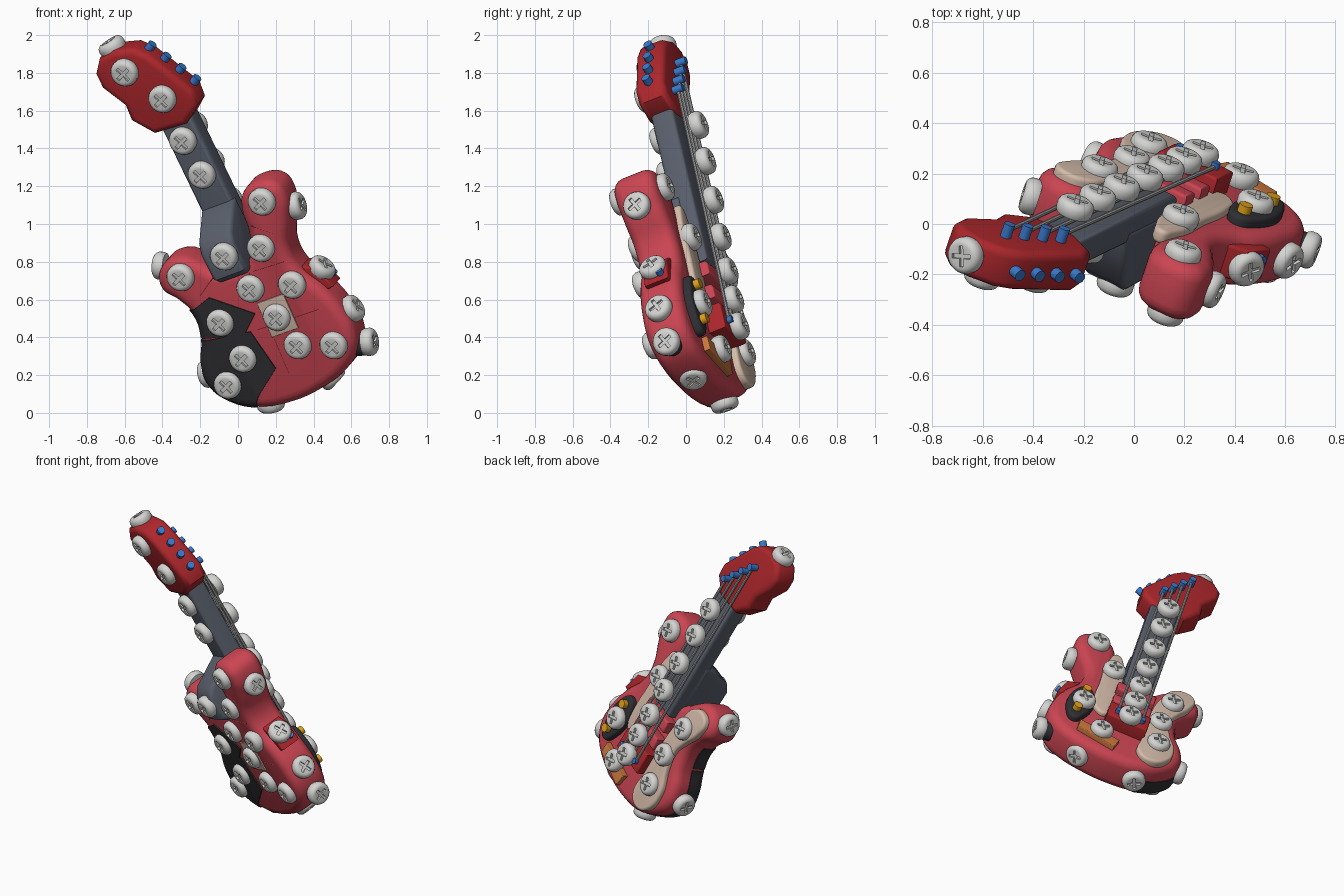
import bpy, bmesh, math
from mathutils import Vector, Matrix

if "Cube" in bpy.data.objects:
    bpy.data.objects.remove(bpy.data.objects["Cube"])

# Tilted instrument frame: u along the neck, v across, n towards the strings
N = Vector((0.30, 0.886, 0.353)).normalized()
U = Vector((-0.425, -0.207, 0.881))
U = (U - N * U.dot(N)).normalized()
V = N.cross(U)
FRAME = Matrix((U, V, N)).transposed().to_4x4()
SIDE = Matrix((U, N, -V)).transposed().to_4x4()


def mat(name, r, g, b):
    m = bpy.data.materials.new(name)
    m.diffuse_color = (r, g, b, 1)
    m.use_nodes = True
    m.node_tree.nodes["Principled BSDF"].inputs["Base Color"].default_value = m.diffuse_color
    return m


RED = mat("body red", 0.60, 0.06, 0.085)
DARK_RED = mat("dark red", 0.42, 0.02, 0.025)
GREY = mat("neck grey", 0.10, 0.115, 0.15)
BLACK = mat("black", 0.03, 0.03, 0.035)
WHITE = mat("screw white", 0.66, 0.66, 0.65)
STEEL = mat("string steel", 0.40, 0.40, 0.40)
BLUE = mat("peg blue", 0.04, 0.19, 0.60)
YELLOW = mat("knob yellow", 0.75, 0.36, 0.01)
ORANGE = mat("orange", 0.60, 0.19, 0.05)
BEIGE = mat("beige", 0.66, 0.50, 0.40)


def add(name, mesh, material, matrix):
    ob = bpy.data.objects.new(name, mesh)
    bpy.context.collection.objects.link(ob)
    ob.matrix_world = matrix
    if material and not mesh.materials:
        mesh.materials.append(material)
    return ob


def smooth(ob, angle=40):
    bpy.ops.object.select_all(action='DESELECT')
    ob.select_set(True)
    bpy.context.view_layer.objects.active = ob
    bpy.ops.object.shade_smooth_by_angle(angle=math.radians(angle))


# Flat outline, extruded between two depths, with rounded edges
def plate(name, pts, d0, d1, bevel, material, curved=False, frame=FRAME, grow=0.0):
    cu = bpy.data.curves.new(name, 'CURVE')
    cu.dimensions, cu.fill_mode = '2D', 'BOTH'
    cu.extrude = (d1 - d0) / 2 - bevel
    cu.bevel_depth, cu.bevel_resolution, cu.offset = bevel, 3, grow - bevel
    cu.resolution_u = 6 if curved else 1
    sp = cu.splines.new('BEZIER')
    sp.bezier_points.add(len(pts) - 1)
    for bp, p in zip(sp.bezier_points, pts):
        bp.co = (p[0], p[1], 0)
        bp.handle_left_type = bp.handle_right_type = 'AUTO' if curved else 'VECTOR'
    sp.use_cyclic_u = True
    tmp = bpy.data.objects.new(name, cu)
    bpy.context.collection.objects.link(tmp)
    bpy.context.view_layer.update()
    dg = bpy.context.evaluated_depsgraph_get()
    me = bpy.data.meshes.new_from_object(tmp.evaluated_get(dg))
    bpy.data.objects.remove(tmp)
    bm = bmesh.new()
    bm.from_mesh(me)
    bmesh.ops.remove_doubles(bm, verts=bm.verts, dist=0.0005)
    bmesh.ops.recalc_face_normals(bm, faces=bm.faces)
    bm.to_mesh(me)
    bm.free()
    me.materials.clear()
    ob = add(name, me, material, frame @ Matrix.Translation((0, 0, (d0 + d1) / 2)))
    smooth(ob)
    return ob


# Boolean, applied; the cutter is removed
def boolean(ob, cutter, op):
    mod = ob.modifiers.new("cut", 'BOOLEAN')
    mod.operation, mod.object, mod.solver = op, cutter, 'EXACT'
    bpy.context.view_layer.update()
    me = bpy.data.meshes.new_from_object(ob.evaluated_get(bpy.context.evaluated_depsgraph_get()))
    ob.modifiers.clear()
    ob.data = me
    bpy.data.objects.remove(cutter)


# Cylinder between two points of the instrument frame
def rod(name, a, b, r, material, seg=16):
    a, b = Vector(a), Vector(b)
    bm = bmesh.new()
    bmesh.ops.create_cone(bm, cap_ends=True, segments=seg, radius1=r, radius2=r, depth=(b - a).length)
    me = bpy.data.meshes.new(name)
    bm.to_mesh(me)
    bm.free()
    rot = (b - a).to_track_quat('Z', 'Y').to_matrix().to_4x4()
    smooth(add(name, me, material, FRAME @ Matrix.Translation((a + b) / 2) @ rot))


# Front-view grid point (x, z) at depth d -> (u, v)
def uv(x, z, d):
    p = Vector((x, (d - N.x * x - N.z * z) / N.y, z))
    return p.dot(U), p.dot(V)


# Master screw: lathed head with a cross slot
def make_screw():
    prof = [(0, .02), (.047, .024), (.058, .022), (.068, .014), (.0745, 0),
            (.0745, -.025), (.068, -.04), (0, -.045)]
    bm = bmesh.new()
    vs = [bm.verts.new((r, 0, z)) for r, z in prof]
    es = [bm.edges.new(e) for e in zip(vs, vs[1:])]
    bmesh.ops.spin(bm, geom=vs + es, axis=(0, 0, 1), cent=(0, 0, 0), angle=2 * math.pi, steps=28)
    bmesh.ops.remove_doubles(bm, verts=bm.verts, dist=0.0005)
    bmesh.ops.recalc_face_normals(bm, faces=bm.faces)
    me = bpy.data.meshes.new("screw")
    bm.to_mesh(me)
    bm.free()
    ob = add("screw_master", me, WHITE, Matrix())
    a, w = 0.042, 0.009
    cross = [(a, -w), (a, w), (w, w), (w, a), (-w, a), (-w, w),
             (-a, w), (-a, -w), (-w, -w), (-w, -a), (w, -a), (w, -w)]
    cut = plate("slot_cutter", cross, 0.010, 0.06, 0.0, WHITE, frame=Matrix())
    cut.hide_render = True
    boolean(ob, cut, 'DIFFERENCE')
    smooth(ob, 35)
    res = ob.data
    bpy.data.objects.remove(ob)
    return res


SCREW = make_screw()


def screw(name, u, v, d, normal):
    rot = Vector(normal).to_track_quat('Z', 'Y').to_matrix().to_4x4()
    add(name, SCREW, WHITE, FRAME @ Matrix.Translation((u, v, d)) @ rot @ Matrix.Rotation(0.4, 4, 'Z'))


# Body
OUTLINE = [(1.105, .60), (1.065, .705), (.97, .725), (.85, .68), (.70, .61), (.57, .62), (.44, .69),
           (.30, .735), (.14, .74), (.04, .685), (-.03, .58), (-.075, .41), (-.085, .23), (-.05, .05),
           (.05, -.10), (.16, -.16), (.28, -.145), (.41, -.08), (.54, -.06), (.64, -.10), (.745, -.165),
           (.85, -.11), (.865, .02), (.80, .10), (.73, .17), (.72, .36), (.84, .43), (1.0, .46), (1.075, .505)]
plate("body", OUTLINE, 0.13, 0.37, 0.06, RED, curved=True)

# Dark panels wrapping from the back around the rim
for name, pts in [
        ("upper_back_panel", [(-.155, .61), (.09, .525), (.035, .415), (-.175, .392), (-.4, .36), (-.4, .47), (-.235, .545)]),
        ("lower_back_panel", [(-.175, .38), (.065, .43), (.2, .235), (.11, .09), (.05, -.1), (-.4, -.1), (-.4, .345)])]:
    shell = plate(name, OUTLINE, 0.122, 0.37, 0.06, BLACK, curved=True, grow=0.006)
    cutter = plate("panel_cutter", [uv(x, z, .125) for x, z in pts], 0.0, 0.25, 0.0, BLACK)
    cutter.hide_render = True
    boolean(shell, cutter, 'INTERSECT')
    smooth(shell)

# Neck with its rounded heel
plate("neck", [(1.56, .17), (1.56, .36), (.62, .36), (.62, .17)], 0.31, 0.44, 0.025, GREY)
plate("neck_heel", [(1.03, .37), (1.03, .32), (.92, .11), (.86, .07), (.70, .075), (.67, .12), (.64, .37)],
      -0.37, -0.165, 0.03, GREY, frame=SIDE)

# Headstock
plate("headstock", [(1.925, -.03), (1.995, .025), (2.015, .12), (1.985, .235), (1.92, .30), (1.667, .44),
                    (1.58, .432), (1.5, .325), (1.51, .13), (1.62, .04), (1.71, .045), (1.84, -.03)],
      0.285, 0.455, 0.035, DARK_RED)

# Back: square patch and seams
plate("back_patch", [uv(x, z, .125) for x, z in [(.1, .58), (.24, .63), (.32, .45), (.18, .40)]],
      0.122, 0.132, 0.002, BEIGE)
for a, b in [((.07, .99), (.19, .95)), ((.08, .75), (.24, .80)), ((.06, .74), (.13, .62)),
             ((.19, .40), (.27, .21)), ((.10, .44), (.43, .55)), ((-.2, .62), (-.13, .72))]:
    rod("back_seam", (*uv(*a, .132), .132), (*uv(*b, .132), .132), 0.003, RED, 6)

# Front: pickguards, bridge, pickups, controls
plate("lower_pickguard", [(.83, -.04), (.79, .05), (.70, .09), (.58, .12), (.4, .13), (.2, .13), (.03, .12),
                          (-.01, .03), (.06, -.07), (.2, -.09), (.34, -.03), (.46, -.005), (.57, -.04),
                          (.69, -.10), (.79, -.11)], 0.34, 0.405, 0.018, BEIGE, curved=True)
plate("upper_pickguard", [(.93, .45), (.86, .49), (.6, .50), (.4, .50), (.3, .47), (.28, .40),
                          (.45, .36), (.65, .36), (.85, .39)], 0.34, 0.40, 0.018, BEIGE, curved=True)
plate("bridge", [(.19, .12), (.34, .12), (.34, .395), (.19, .395)], 0.35, 0.465, 0.012, DARK_RED)
for u in (.42, .56):
    plate("pickup", [(u - .04, .13), (u + .04, .13), (u + .04, .39), (u - .04, .39)], 0.35, 0.445, 0.015, RED)
plate("control_plate", [(.46, .565), (.42, .62), (.15, .635), (.10, .585), (.15, .53), (.42, .51)],
      0.34, 0.412, 0.02, BLACK, curved=True)
for p in ((.40, .565), (.186, .586)):
    rod("control_knob", (*p, .39), (*p, .445), 0.028, YELLOW, 20)
plate("orange_plate", [(.11, .54), (.03, .54), (-.03, .28), (.06, .26)], 0.35, 0.405, 0.006, ORANGE)

# Rim: switch block and strap button
plate("switch_block", [(.59, .60), (.55, .69), (.42, .73), (.40, .62)], 0.19, 0.33, 0.012, DARK_RED)
rod("switch_pin", (.46, .70, .29), (.48, .735, .29), 0.02, BLUE)
rod("strap_button", (.065, .68, .25), (.05, .745, .25), 0.06, BLACK, 24)

# Strings and tuning pegs
for i in range(4):
    t = i / 3
    head = (1.855 - .215 * t, .167 + .148 * t)
    vb = .17 + .165 * t
    rod("string", (*head, .482), (.26, vb, .472), 0.0095, STEEL, 8)
    rod("front_peg", (*head, .44), (*head, .512), 0.022, BLUE)
    su, sv = 1.94 - .255 * t, .285 + .15 * t
    rod("side_peg", (su - .02, sv - .035, .373), (su + .016, sv + .03, .373), 0.024, BLUE)
    rod("bridge_peg", (.25, vb, .45), (.25, vb, .492), 0.018, BLUE, 12)

# Screws on the back
for x, z in [(-.31, .71), (.06, .65), (.28, .67), (-.1, .47), (.2, .5), (.02, .28),
             (-.06, .14), (.31, .35), (.5, .35), (.12, 1.11), (.115, .865)]:
    screw("back_screw", *uv(x, z, .10), .11, (0, 0, -1))
screw("heel_screw", *uv(-.08, .82, .04), .05, (0, 0, -1))
for x, z in [(-.3, 1.43), (-.2, 1.25)]:
    screw("neck_back_screw", *uv(x, z, .27), .287, (0, 0, -1))
for x, z in [(-.61, 1.79), (-.41, 1.65)]:
    screw("head_back_screw", *uv(x, z, .24), .262, (0, 0, -1))

# Screws on the front
for u in (1.429, 1.215, .985, .765, .563, .395, .235):
    screw("string_screw", u, .253, .495 + .03 * u, (0, 0, 1))
for u, v, d in [(.993, .59, .39), (.735, .44, .42), (.65, .02, .42), (.41, .05, .42), (.19, .02, .42),
                (.08, .39, .425), (.29, .56, .435)]:
    screw("front_screw", u, v, d, (0, 0, 1))

# Screws around the rim
for u, v, nu, nv in [(.887, .729, -.1, 1), (.261, .765, .2, 1), (.055, .765, -.25, 1), (-.066, .476, -.9, .4),
                     (-.085, .075, -1, -.3), (.842, -.16, .4, -.9), (.20, -.19, .1, -1), (.53, .705, .5, .87)]:
    screw("rim_screw", u, v, .25, (nu, nv, 0))
screw("head_tip_screw", 2.03, .09, .375, (1, -.15, 0))
